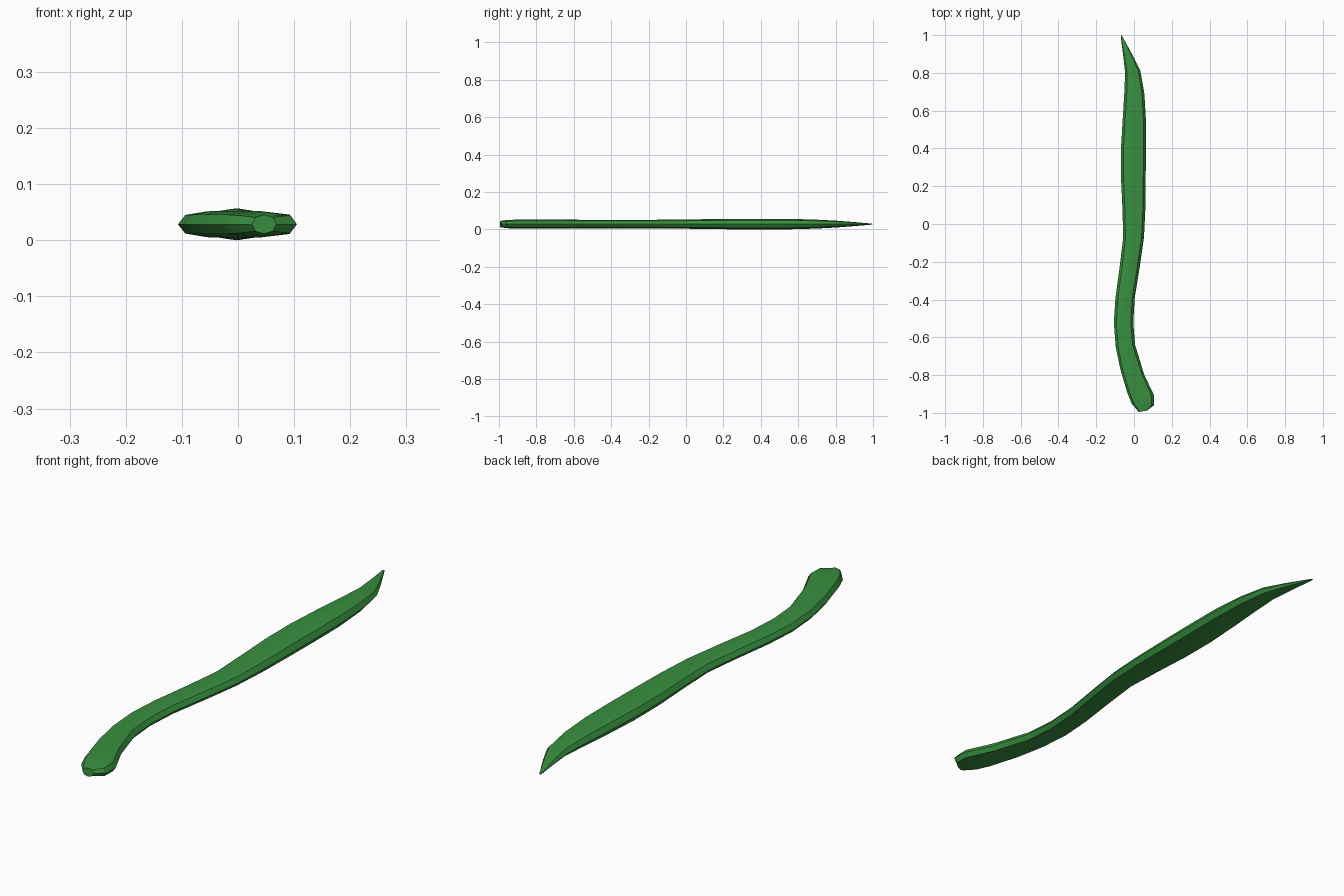
import bpy, bmesh
from mathutils import Vector

if "Cube" in bpy.data.objects:
    bpy.data.objects.remove(bpy.data.objects["Cube"])

MID = 0.03
# stations along the blade: left x, left y, right x, right y, half thickness
STATIONS = [
    (0.025, -0.995, 0.068, -0.988, 0.017),
    (-0.013, -0.95, 0.105, -0.96, 0.022),
    (-0.035, -0.895, 0.105, -0.905, 0.024),
    (-0.072, -0.77, 0.055, -0.80, 0.024),
    (-0.097, -0.65, 0.006, -0.64, 0.0235),
    (-0.107, -0.52, -0.004, -0.52, 0.023),
    (-0.098, -0.39, 0.004, -0.39, 0.023),
    (-0.075, -0.22, 0.030, -0.23, 0.023),
    (-0.057, -0.07, 0.053, -0.07, 0.0235),
    (-0.062, 0.10, 0.060, 0.08, 0.026),
    (-0.069, 0.25, 0.062, 0.25, 0.028),
    (-0.069, 0.40, 0.063, 0.40, 0.0285),
    (-0.060, 0.55, 0.063, 0.55, 0.028),
    (-0.051, 0.70, 0.055, 0.69, 0.024),
    (-0.047, 0.80, 0.034, 0.81, 0.018),
    (-0.058, 0.90, -0.008, 0.895, 0.011),
    (-0.070, 0.99, -0.060, 0.99, 0.003),
]

bm = bmesh.new()
# octagonal section: sharp sides, bevel edges, soft central ridge
rings = []
for xl, yl, xr, yr, h in STATIONS:
    l, r = Vector((xl, yl, MID)), Vector((xr, yr, MID))
    inset = min(0.13, 0.013 / (r - l).length)
    section = [(0, 0), (inset, .72), (.5, 1), (1 - inset, .72),
               (1, 0), (1 - inset, -.72), (.5, -1), (inset, -.72)]
    rings.append([bm.verts.new(l.lerp(r, t) + Vector((0, 0, k * h)))
                  for t, k in section])
for a, b in zip(rings, rings[1:]):
    for i in range(8):
        j = (i + 1) % 8
        bm.faces.new((a[i], a[j], b[j], b[i]))
# blunt base and pointed tip
bm.faces.new(rings[0])
tip = bm.verts.new((-0.068, 1.0, MID))
for i in range(8):
    bm.faces.new((rings[-1][i], rings[-1][(i + 1) % 8], tip))
bmesh.ops.recalc_face_normals(bm, faces=bm.faces)

# rest on the ground
low = min(v.co.z for v in bm.verts)
bmesh.ops.translate(bm, verts=bm.verts, vec=(0, 0, -low))
mesh = bpy.data.meshes.new("leaf_blade")
bm.to_mesh(mesh)
bm.free()

leaf = bpy.data.objects.new("leaf_blade", mesh)
bpy.context.collection.objects.link(leaf)
green = bpy.data.materials.new("leaf_green")
green.diffuse_color = (0.04, 0.28, 0.05, 1)
green.use_nodes = True
green.node_tree.nodes["Principled BSDF"].inputs["Base Color"].default_value = green.diffuse_color
mesh.materials.append(green)
bpy.context.view_layer.objects.active = leaf
leaf.select_set(True)
bpy.ops.object.shade_smooth_by_angle(angle=0.52)
